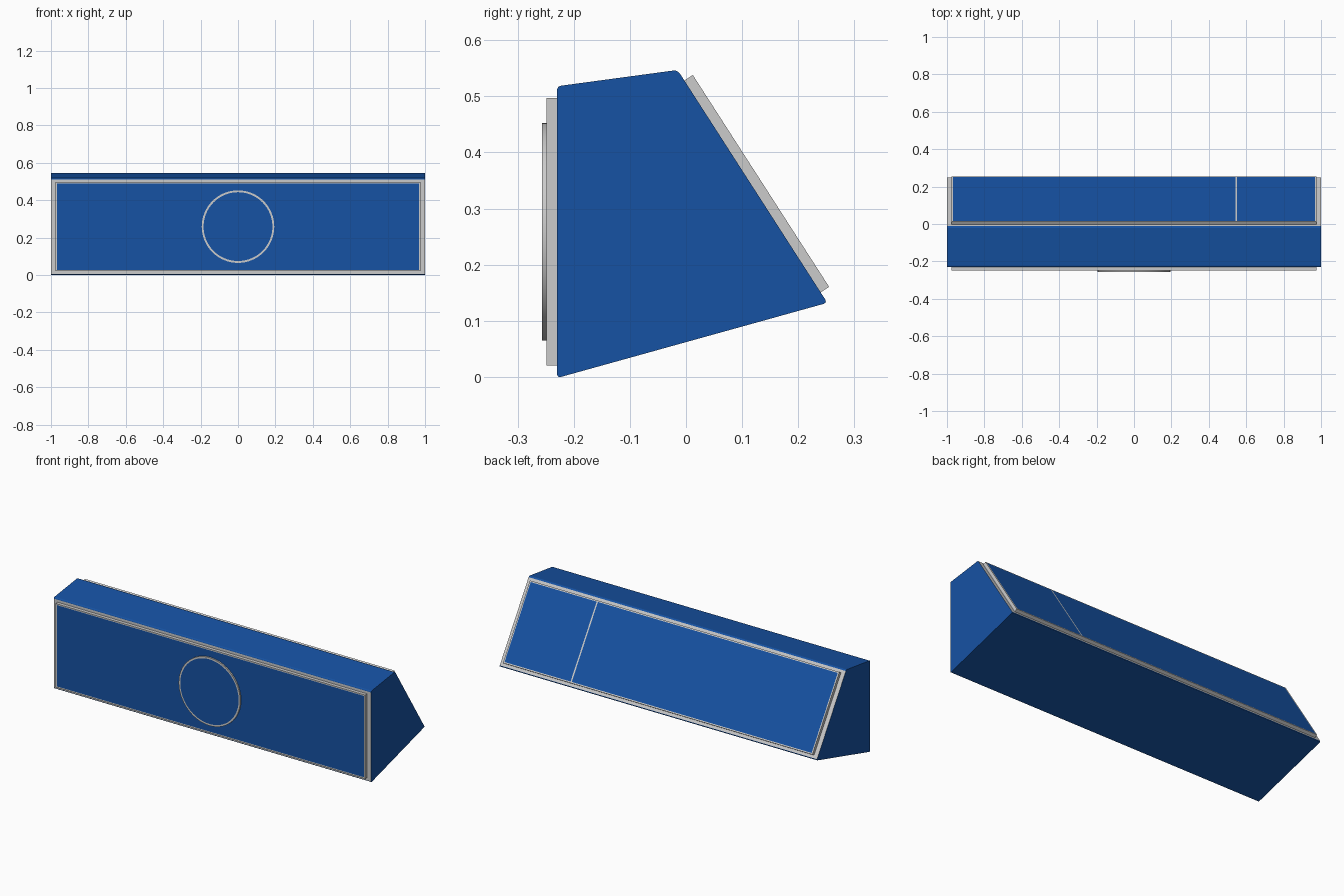
import bpy, bmesh, math
from mathutils import Vector, Matrix

if "Cube" in bpy.data.objects:
    bpy.data.objects.remove(bpy.data.objects["Cube"])

blue = bpy.data.materials.new("blue")
blue.diffuse_color = (0.008, 0.085, 0.37, 1)
blue.use_nodes = True
blue.node_tree.nodes["Principled BSDF"].inputs["Base Color"].default_value = blue.diffuse_color
grey = bpy.data.materials.new("grey")
grey.diffuse_color = (0.6, 0.6, 0.6, 1)
grey.use_nodes = True
grey.node_tree.nodes["Principled BSDF"].inputs["Base Color"].default_value = grey.diffuse_color


def finish(name, bm, matrix=Matrix()):
    mesh = bpy.data.meshes.new(name)
    bm.to_mesh(mesh)
    bm.free()
    mesh.materials.append(grey)
    mesh.materials.append(blue)
    ob = bpy.data.objects.new(name, mesh)
    ob.matrix_world = matrix
    bpy.context.collection.objects.link(ob)
    return ob


def frame(x, up, normal, centre):
    m = Matrix((x, up, normal)).transposed().to_4x4()
    m.translation = centre
    return m


def inset_front(bm, rim):
    """Paint the outward face blue inside a thin grey rim."""
    face = max(bm.faces, key=lambda f: f.calc_center_median().z)
    bmesh.ops.inset_region(bm, faces=[face], thickness=rim)
    face.material_index = 1


def panel(name, matrix, width, height, depth, divider=None):
    bm = bmesh.new()
    bmesh.ops.create_cube(bm, size=1)
    bmesh.ops.scale(bm, vec=(width, height, depth), verts=bm.verts)
    bmesh.ops.translate(bm, vec=(0, 0, depth / 2), verts=bm.verts)
    inset_front(bm, 0.01)
    if divider is not None:
        for x in (divider - 0.004, divider + 0.004):
            bmesh.ops.bisect_plane(bm, geom=bm.verts[:] + bm.edges[:] + bm.faces[:],
                                   plane_co=(x, 0, 0), plane_no=(1, 0, 0))
        for f in bm.faces:
            if abs(f.calc_center_median().x - divider) < 0.002:
                f.material_index = 0
    return finish(name, bm, matrix)


# Wedge body: four-sided profile with small rounded long edges
profile = [(-0.23, -0.002), (0.252, 0.132), (-0.015, 0.547), (-0.23, 0.518)]
bm = bmesh.new()
face = bm.faces.new([bm.verts.new((-1, y, z)) for y, z in profile])
ext = bmesh.ops.extrude_face_region(bm, geom=[face])
bmesh.ops.translate(bm, vec=(2, 0, 0),
                    verts=[v for v in ext["geom"] if isinstance(v, bmesh.types.BMVert)])
long_edges = [e for e in bm.edges if abs(e.verts[0].co.x - e.verts[1].co.x) > 1]
bmesh.ops.bevel(bm, geom=long_edges, offset=0.007, segments=3, profile=0.5, affect='EDGES')
bmesh.ops.recalc_face_normals(bm, faces=bm.faces)
slope_up = Vector((0, profile[2][0] - profile[1][0], profile[2][1] - profile[1][1])).normalized()
slope_out = Vector((0, slope_up.z, -slope_up.y))
for f in bm.faces:
    bare = f.normal.y < -0.99 or f.normal.dot(slope_out) > 0.99
    f.material_index = 0 if bare else 1
finish("wedge_body", bm)

# Front panel
front = frame(Vector((1, 0, 0)), Vector((0, 0, 1)), Vector((0, -1, 0)), Vector((0, -0.23, 0.2585)))
panel("front_panel", front, 1.95, 0.477, 0.019)

# Round raised disc on the front panel
bm = bmesh.new()
bmesh.ops.create_cone(bm, cap_ends=True, segments=64, radius1=0.194, radius2=0.194, depth=0.008)
bmesh.ops.translate(bm, vec=(0, 0, 0.023), verts=bm.verts)
inset_front(bm, 0.01)
disc = finish("front_disc", bm, front)
bpy.context.view_layer.objects.active = disc
disc.select_set(True)
bpy.ops.object.shade_smooth_by_angle(angle=math.radians(30))

# Sloping rear panel with a divider line
rear = frame(Vector((-1, 0, 0)), slope_up, slope_out, Vector((0, 0.1185, 0.3395)))
panel("rear_panel", rear, 1.95, 0.449, 0.018, divider=-0.548)
